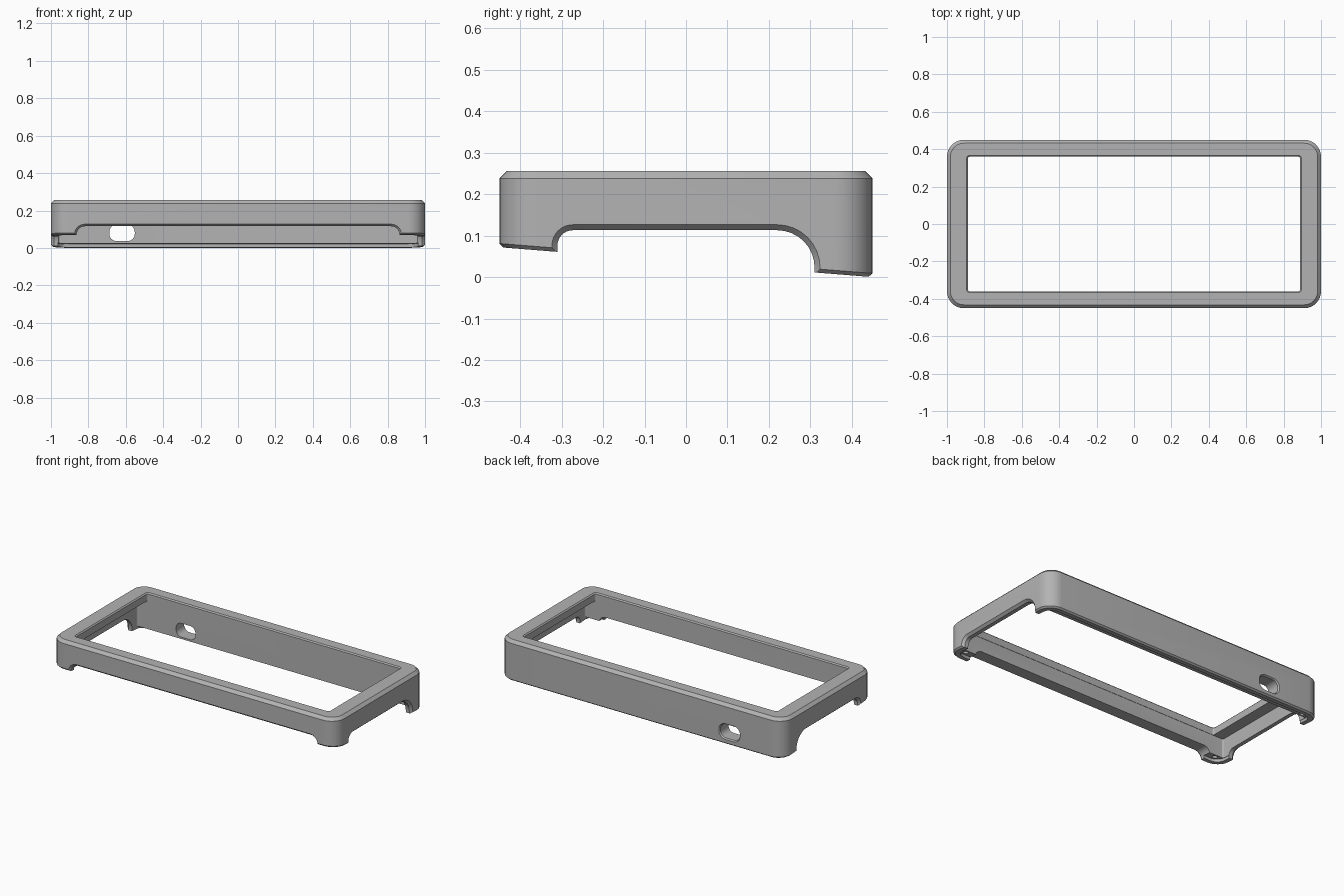
import bpy, bmesh, math
from mathutils import Vector

if "Cube" in bpy.data.objects:
    bpy.data.objects.remove(bpy.data.objects["Cube"])

grey = bpy.data.materials.new("matte grey")
grey.use_nodes = True
grey.diffuse_color = (0.45, 0.45, 0.45, 1)
grey.node_tree.nodes["Principled BSDF"].inputs["Base Color"].default_value = (0.45, 0.45, 0.45, 1)


def rounded(x0, x1, y0, y1, radii, steps=8):
    """Rounded rectangle; radii run from the upper right corner anticlockwise."""
    corners = [(x1, y1, -1, -1), (x0, y1, 1, -1), (x0, y0, 1, 1), (x1, y0, -1, 1)]
    pts = []
    for i, ((cx, cy, sx, sy), r) in enumerate(zip(corners, radii)):
        for k in range(steps + 1):
            a = math.pi / 2 * (i + k / steps)
            pts.append((cx + sx * r + r * math.cos(a), cy + sy * r + r * math.sin(a)))
    return pts


def centred(hx, hy, r):
    return rounded(-hx, hx, -hy, hy, [r] * 4)


def loft(name, rings):
    """Closed solid through rings with equal point counts."""
    bm = bmesh.new()
    loops = [[bm.verts.new(p) for p in ring] for ring in rings]
    n = len(loops[0])
    for a, b in zip(loops, loops[1:]):
        for i in range(n):
            j = (i + 1) % n
            bm.faces.new((a[i], a[j], b[j], b[i]))
    bm.faces.new(loops[0])
    bm.faces.new(loops[-1])
    bmesh.ops.recalc_face_normals(bm, faces=bm.faces)
    mesh = bpy.data.meshes.new(name)
    bm.to_mesh(mesh)
    bm.free()
    mesh.materials.append(grey)
    ob = bpy.data.objects.new(name, mesh)
    bpy.context.collection.objects.link(ob)
    return ob


def slope(y):
    """Height of the tilted underside."""
    return 0.036 - 0.08 * y


def flat(pts, z):
    return [Vector((x, y, z)) for x, y in pts]


def tilted(pts, dz):
    return [Vector((x, y, slope(y) + dz)) for x, y in pts]


def cut(body, cutter):
    cutter.hide_render = True
    mod = body.modifiers.new("cut", "BOOLEAN")
    mod.operation = "DIFFERENCE"
    mod.solver = "EXACT"
    mod.object = cutter
    bpy.context.view_layer.objects.active = body
    bpy.ops.object.modifier_apply(modifier=mod.name)
    bpy.data.objects.remove(cutter)


# Outer shell with chamfered rims and a tilted underside
outer = centred(1, 0.45, 0.09)
bottom = centred(0.99, 0.44, 0.08)
frame = loft("bezel_frame", [tilted(bottom, 0), tilted(outer, 0.009), flat(outer, 0.238),
                             flat(centred(0.982, 0.432, 0.072), 0.256)])

# Window with a fine chamfer
window = centred(0.888, 0.36, 0.01)
cut(frame, loft("window_cutter", [flat(window, -0.2), flat(window, 0.249),
                                  flat(centred(0.902, 0.374, 0.024), 0.263)]))

# Hollow behind the end borders
hollow = centred(0.96, 0.362, 0.01)
cut(frame, loft("hollow_cutter", [flat(hollow, -0.2), flat(hollow, 0.205)]))

# Shallow recess for a base plate
recess = centred(0.962, 0.412, 0.055)
cut(frame, loft("recess_cutter", [tilted(recess, -0.1), tilted(recess, 0.018)]))


# Arch through both end walls, flaring outwards
def side_arch(x, e):
    pts = rounded(-0.31 - e, 0.31 + e, -0.2, 0.113 + e, [0.09 + e, 0.037 + e, 0.01, 0.01])
    return [Vector((x, y, z)) for y, z in pts]


cut(frame, loft("side_arch_cutter", [side_arch(x, e) for x, e in
                                     [(-1.01, 0.022), (-0.985, 0), (0.985, 0), (1.01, 0.022)]]))


# Long shallow arch in the front wall
def front_arch(y, e):
    pts = rounded(-0.863 - e, 0.863 + e, -0.2, 0.116 + e, [0.045 + e, 0.045 + e, 0.01, 0.01])
    return [Vector((x, y, z)) for x, z in pts]


cut(frame, loft("front_arch_cutter", [front_arch(y, e) for y, e in
                                      [(-0.46, 0.02), (-0.437, 0), (-0.33, 0)]]))


# Cable port in the back wall
def port(y, e):
    pts = rounded(-0.688 - e, -0.552 + e, 0.037 - e, 0.124 + e, [0.038 + e] * 4)
    return [Vector((x, y, z)) for x, z in pts]


cut(frame, loft("port_cutter", [port(0.3, 0), port(0.442, 0), port(0.46, 0.014)]))

# Screw holes in the four feet
for sx in (-1, 1):
    for sy in (-1, 1):
        ring = [(sx * 0.918 + x, sy * 0.385 + y) for x, y in centred(0.015, 0.015, 0.0149)]
        cut(frame, loft("screw_cutter", [flat(ring, -0.1), flat(ring, 0.16)]))

bpy.ops.object.select_all(action="DESELECT")
frame.select_set(True)
bpy.context.view_layer.objects.active = frame
bpy.ops.object.shade_smooth_by_angle(angle=math.radians(25))
